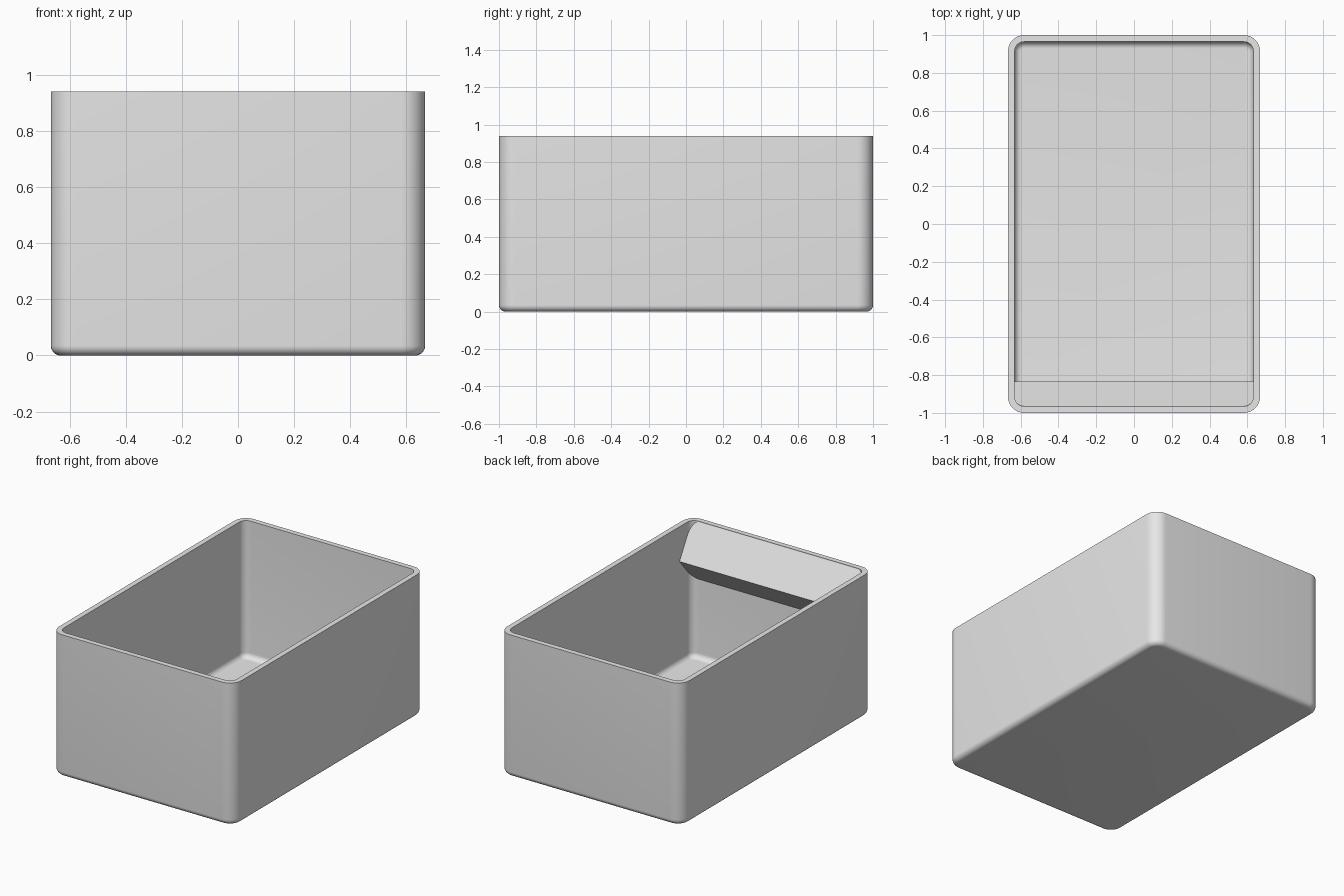
import bpy
import bmesh
import math

old = bpy.data.objects.get("Cube")
if old:
    bpy.data.objects.remove(old, do_unlink=True)

HALF_X, HALF_Y, HEIGHT = 0.667, 1.0, 0.94
CORNER, WALL, FILLET = 0.085, 0.035, 0.035
STEPS = 8

grey = bpy.data.materials.new("grey_plastic")
grey.use_nodes = True
grey.diffuse_color = (0.8, 0.8, 0.8, 1)
grey.node_tree.nodes["Principled BSDF"].inputs["Base Color"].default_value = (0.8, 0.8, 0.8, 1)


def make_object(name, bm):
    bmesh.ops.recalc_face_normals(bm, faces=bm.faces[:])
    mesh = bpy.data.meshes.new(name)
    bm.to_mesh(mesh)
    bm.free()
    mesh.materials.append(grey)
    obj = bpy.data.objects.new(name, mesh)
    bpy.context.collection.objects.link(obj)
    return obj


def rounded_ring(bm, inset, z):
    """Rounded rectangle, offset inwards from the outer wall."""
    r = CORNER - inset
    ring = []
    for i, (sx, sy) in enumerate([(1, 1), (-1, 1), (-1, -1), (1, -1)]):
        for k in range(STEPS + 1):
            a = math.pi / 2 * (i + k / STEPS)
            ring.append(bm.verts.new((sx * (HALF_X - CORNER) + r * math.cos(a),
                                      sy * (HALF_Y - CORNER) + r * math.sin(a), z)))
    return ring


# Wall section from the underside, over the rim and down to the floor
arc = [math.pi / 2 * k / STEPS for k in range(STEPS + 1)]
section = [(FILLET * (1 - math.sin(a)), FILLET * (1 - math.cos(a))) for a in arc]
section += [(0, HEIGHT), (WALL, HEIGHT)]
section += [(WALL + FILLET * (1 - math.cos(a)), WALL + FILLET * (1 - math.sin(a))) for a in arc]

# Open bin
bm = bmesh.new()
rings = [rounded_ring(bm, inset, z) for inset, z in section]
for low, high in zip(rings, rings[1:]):
    for i in range(len(low)):
        j = (i + 1) % len(low)
        bm.faces.new((low[i], low[j], high[j], high[i]))
bm.faces.new(rings[0])
bm.faces.new(rings[-1])
bin_body = make_object("bin_body", bm)
bin_body.select_set(True)
bpy.context.view_layer.objects.active = bin_body
bpy.ops.object.shade_smooth_by_angle(angle=math.radians(35))

# Wedge-shaped ledge along the inside of the front wall
bm = bmesh.new()
wedge = [(-0.967, 0.938), (-0.835, 0.71), (-0.967, 0.555)]
ends = [[bm.verts.new((x, y, z)) for y, z in wedge] for x in (-0.637, 0.637)]
for end in ends:
    bm.faces.new(end)
for i in range(3):
    j = (i + 1) % 3
    bm.faces.new((ends[0][i], ends[0][j], ends[1][j], ends[1][i]))
make_object("front_ledge", bm)
